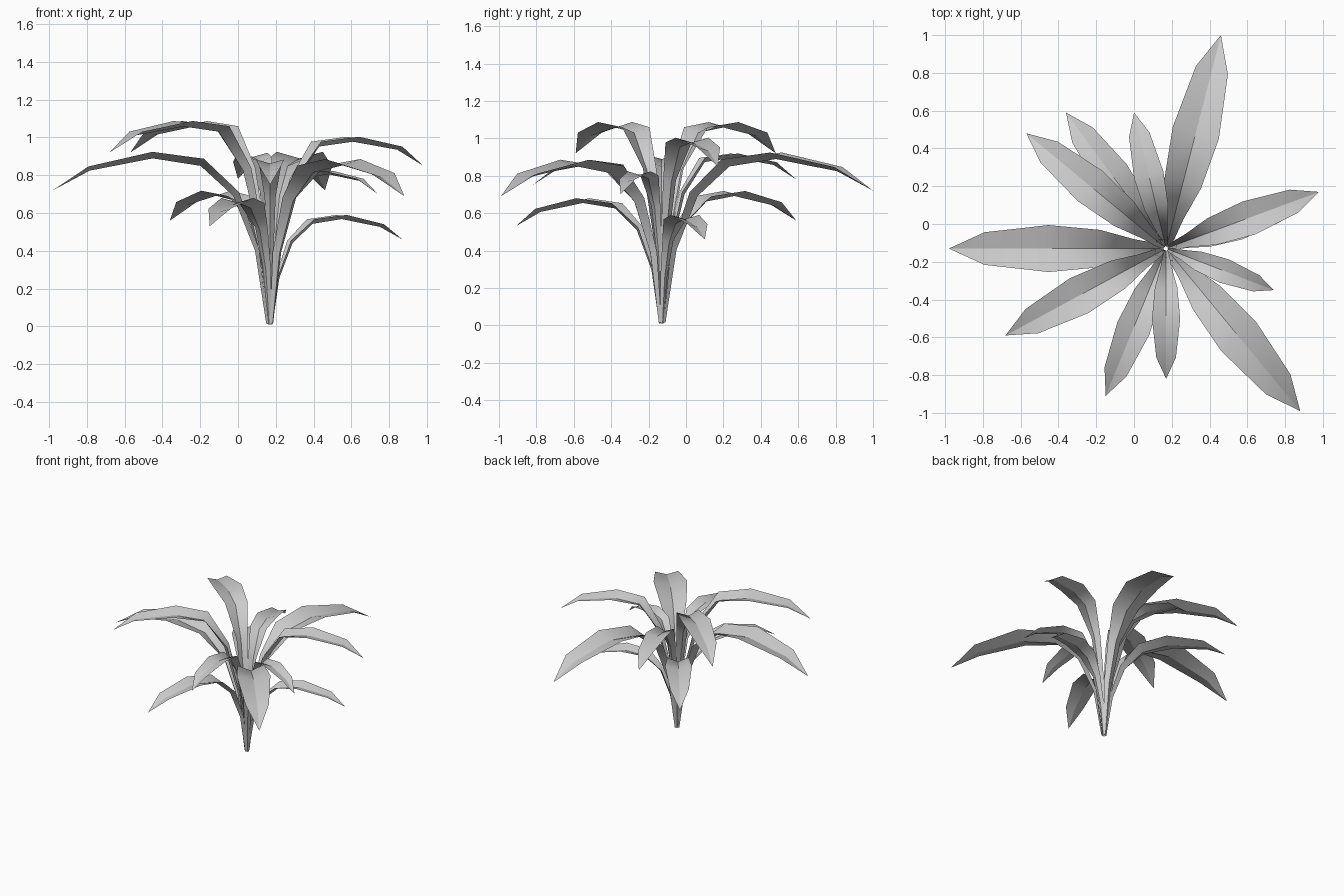
import bpy, bmesh, math
from mathutils import Vector

if "Cube" in bpy.data.objects:
    bpy.data.objects.remove(bpy.data.objects["Cube"])

CENTRE = Vector((0.17, -0.13, 0))

# Stations along a leaf: radius (share of reach), half width, fold depth (shares of reach)
R = [0.018, 0.07, 0.17, 0.32, 0.54, 0.83, 1.0]
W = [0.010, 0.026, 0.042, 0.086, 0.108, 0.075, 0.0]
D = [0.008, 0.020, 0.032, 0.036, 0.030, 0.020, 0.0]
# Midrib heights as a share of tip height: low arching and tall upright leaves
LOW = [0.02, 0.56, 0.96, 1.18, 1.235, 1.145, 1.0]
TALL = [0.02, 0.52, 0.90, 1.12, 1.15, 1.10, 1.0]

# Tip position and height profile of every leaf
LEAVES = [
    (0.46, 1.00, 0.72, LOW), (0.88, -0.99, 0.69, LOW),
    (-0.98, -0.13, 0.72, LOW), (-0.15, -0.91, 0.53, LOW),
    (-0.36, 0.59, 0.56, LOW), (0.87, 0.10, 0.46, LOW),
    (0.98, 0.17, 0.85, TALL), (0.74, -0.35, 0.70, TALL),
    (0.17, -0.82, 0.75, TALL), (-0.68, -0.59, 0.92, TALL),
    (-0.57, 0.48, 0.92, TALL), (0.00, 0.59, 0.78, TALL),
]


def make_leaf(name, tip_x, tip_y, tip_z, heights):
    out = Vector((tip_x, tip_y, 0)) - CENTRE
    reach = out.length
    out.normalize()
    side = Vector((-out.y, out.x, 0))
    spine = [CENTRE + out * (r * reach) + Vector((0, 0, h * tip_z))
             for r, h in zip(R, heights)]
    bm = bmesh.new()
    rows = []
    for i, p in enumerate(spine):
        if i == len(spine) - 1:
            rows.append([bm.verts.new(p)] * 3)
            continue
        # Blade edges rise from the midrib, square to its direction
        along = (spine[i + 1] - spine[max(i - 1, 0)]).normalized()
        lift = along.cross(side).normalized() * (D[i] * reach)
        w = side * (W[i] * reach)
        rows.append([bm.verts.new(v) for v in (p + w + lift, p, p - w + lift)])
    for a, b in zip(rows, rows[1:]):
        for j in (0, 1):
            loop = [a[j], b[j], b[j + 1], a[j + 1]]
            bm.faces.new(list(dict.fromkeys(loop)))
    # Smooth along the blade, crisp at the midrib
    for f in bm.faces:
        f.smooth = True
        f.normal_update()
        if f.normal.z < 0:
            f.normal_flip()
    for a, b in zip(rows, rows[1:]):
        bm.edges.get((a[1], b[1])).smooth = False
    mesh = bpy.data.meshes.new(name)
    bm.to_mesh(mesh)
    bm.free()
    bpy.context.collection.objects.link(bpy.data.objects.new(name, mesh))


# In this frame the upward normal is along x side, so orient the lift upward
def upward_lift_check():
    return Vector((1, 0, 0)).cross(Vector((0, 1, 0))).z > 0


assert upward_lift_check()
for n, leaf in enumerate(LEAVES, 1):
    make_leaf(f"leaf_{n:02d}", *leaf)
